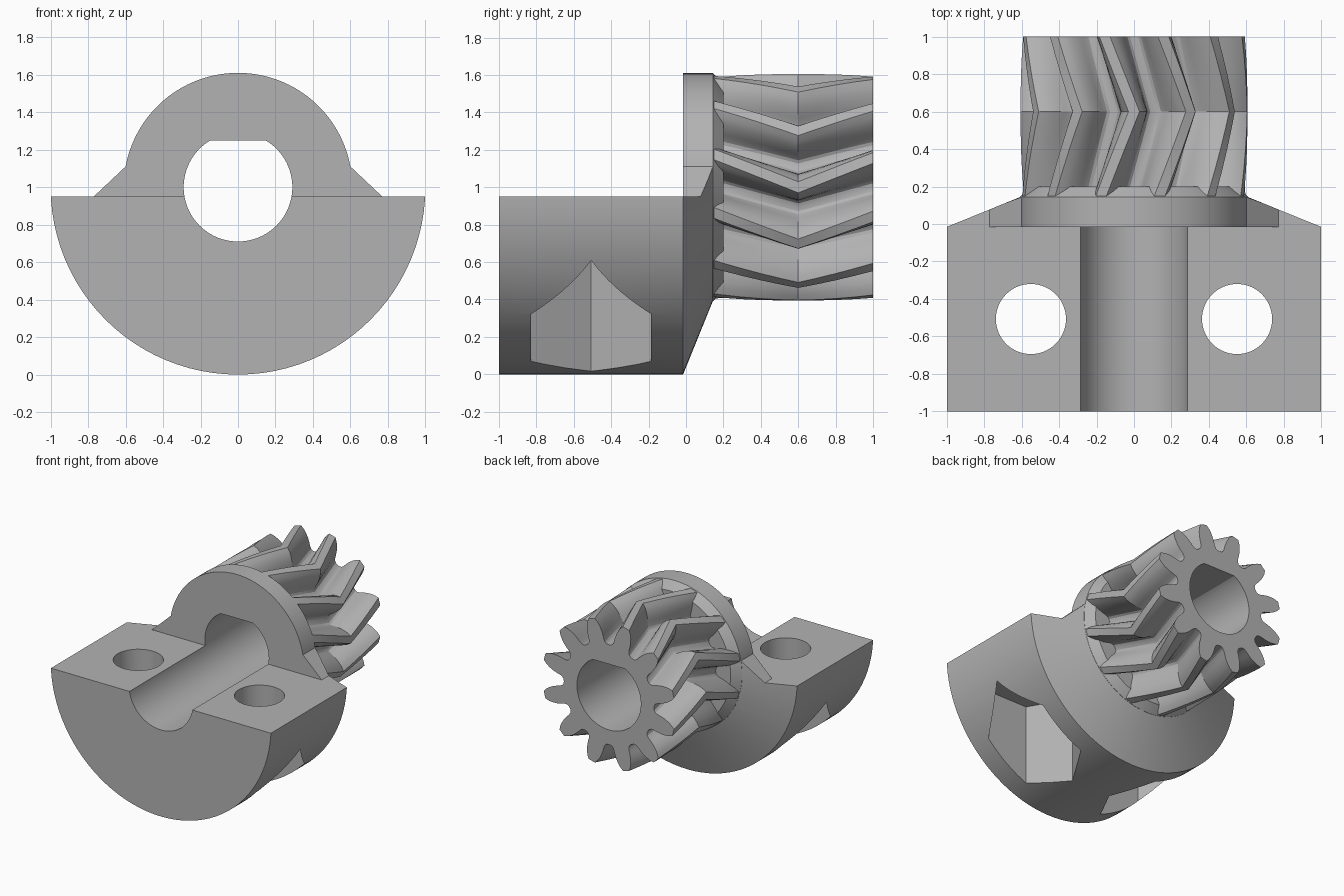
import bpy
import bmesh
from math import sin, cos, radians, tau

default = bpy.data.objects.get("Cube")
if default:
    bpy.data.objects.remove(default, do_unlink=True)

AXIS_Z = 1.0      # height of the shaft axis
STEP = -0.015     # where the clamp block meets the flange
TEETH = 12

grey = bpy.data.materials.new("plain grey")
grey.use_nodes = True
grey.diffuse_color = (0.45, 0.45, 0.45, 1)
grey.node_tree.nodes["Principled BSDF"].inputs["Base Color"].default_value = (0.45, 0.45, 0.45, 1)


def loft(name, rings):
    """Closed solid through rings with equal point counts."""
    bm = bmesh.new()
    loops = [[bm.verts.new(p) for p in ring] for ring in rings]
    n = len(loops[0])
    for a, b in zip(loops, loops[1:]):
        for i in range(n):
            j = (i + 1) % n
            bm.faces.new((a[i], a[j], b[j], b[i]))
    bm.faces.new(loops[0][::-1])
    bm.faces.new(loops[-1])
    bmesh.ops.recalc_face_normals(bm, faces=bm.faces)
    mesh = bpy.data.meshes.new(name)
    bm.to_mesh(mesh)
    bm.free()
    mesh.materials.append(grey)
    obj = bpy.data.objects.new(name, mesh)
    bpy.context.collection.objects.link(obj)
    return obj


def circle(r, n=96, top=9.0):
    return [(r * cos(tau * i / n), min(r * sin(tau * i / n), top)) for i in range(n)]


def prism_y(name, pts, y0, y1):
    return loft(name, [[(x, y, z) for x, z in pts] for y in (y0, y1)])


def revolve_y(name, profile):
    return loft(name, [[(x, y, z + AXIS_Z) for x, z in circle(r)] for y, r in profile])


def upright(name, r, sides, x, y, z0, z1):
    return loft(name, [[(x + u, y + v, z) for u, v in circle(r, sides)] for z in (z0, z1)])


def combine(obj, other, operation="DIFFERENCE"):
    other.hide_render = True
    mod = obj.modifiers.new(operation.title(), "BOOLEAN")
    mod.operation = operation
    mod.solver = "EXACT"
    mod.object = other
    bpy.context.view_layer.objects.active = obj
    bpy.ops.object.modifier_apply(modifier=mod.name)
    bpy.data.objects.remove(other, do_unlink=True)


def cut_bore(obj):
    # round shaft hole with a flat on top
    pts = [(x, z + AXIS_Z) for x, z in circle(0.29, top=0.25)]
    combine(obj, prism_y("bore_cutter", pts, -1.5, 1.5))


# Half-round clamp block with a tapered flange behind it
block = revolve_y("clamp_block", [(-1, 1), (STEP, 1), (0.145, 0.605)])
combine(block, prism_y("block_top_cutter", [(-2, 0.95), (2, 0.95), (2, 3), (-2, 3)], -2, STEP))
shoulder = [(1.5, 0.95), (0.77, 0.95), (0.6, 1.11)]
outline = shoulder + [(-x, z) for x, z in reversed(shoulder)] + [(-1.5, 3), (1.5, 3)]
combine(block, prism_y("shoulder_cutter", outline, STEP, 1))

# Round collar with a bevelled rim against the gear
combine(block, revolve_y("collar", [(STEP, 0.61), (0.145, 0.61), (0.2, 0.545)]), "UNION")
cut_bore(block)

# Screw holes with hexagonal nut pockets underneath
for side in (-1, 1):
    combine(block, upright("screw_hole_cutter", 0.187, 64, side * 0.55, -0.507, -0.5, 1.5))
    combine(block, upright("nut_pocket_cutter", 0.37, 6, side * 0.55, -0.507, -0.5, 0.73))

# Herringbone gear: half tooth as (radius, degrees from tooth centre)
flank = [(0.605, 2.8), (0.575, 4.9), (0.545, 6.4), (0.51, 7.7), (0.475, 8.6),
         (0.445, 9.2), (0.425, 10.2), (0.413, 12)]
tooth = [(r, -a) for r, a in reversed(flank)] + flank + [(0.409, 15)]


def gear_ring(y):
    twist = 37.5 * abs(y - 0.6)
    ring = []
    for k in range(TEETH):
        for r, a in tooth:
            t = radians(360 / TEETH * k + a + twist)
            ring.append((r * cos(t), y, AXIS_Z + r * sin(t)))
    return ring


gear = loft("herringbone_gear", [gear_ring(0.1 + 0.1 * i) for i in range(10)])
cut_bore(gear)

# Smooth curved faces, keep sharp edges
for obj in (block, gear):
    bpy.ops.object.select_all(action="DESELECT")
    obj.select_set(True)
    bpy.context.view_layer.objects.active = obj
    bpy.ops.object.shade_smooth_by_angle(angle=radians(25))
